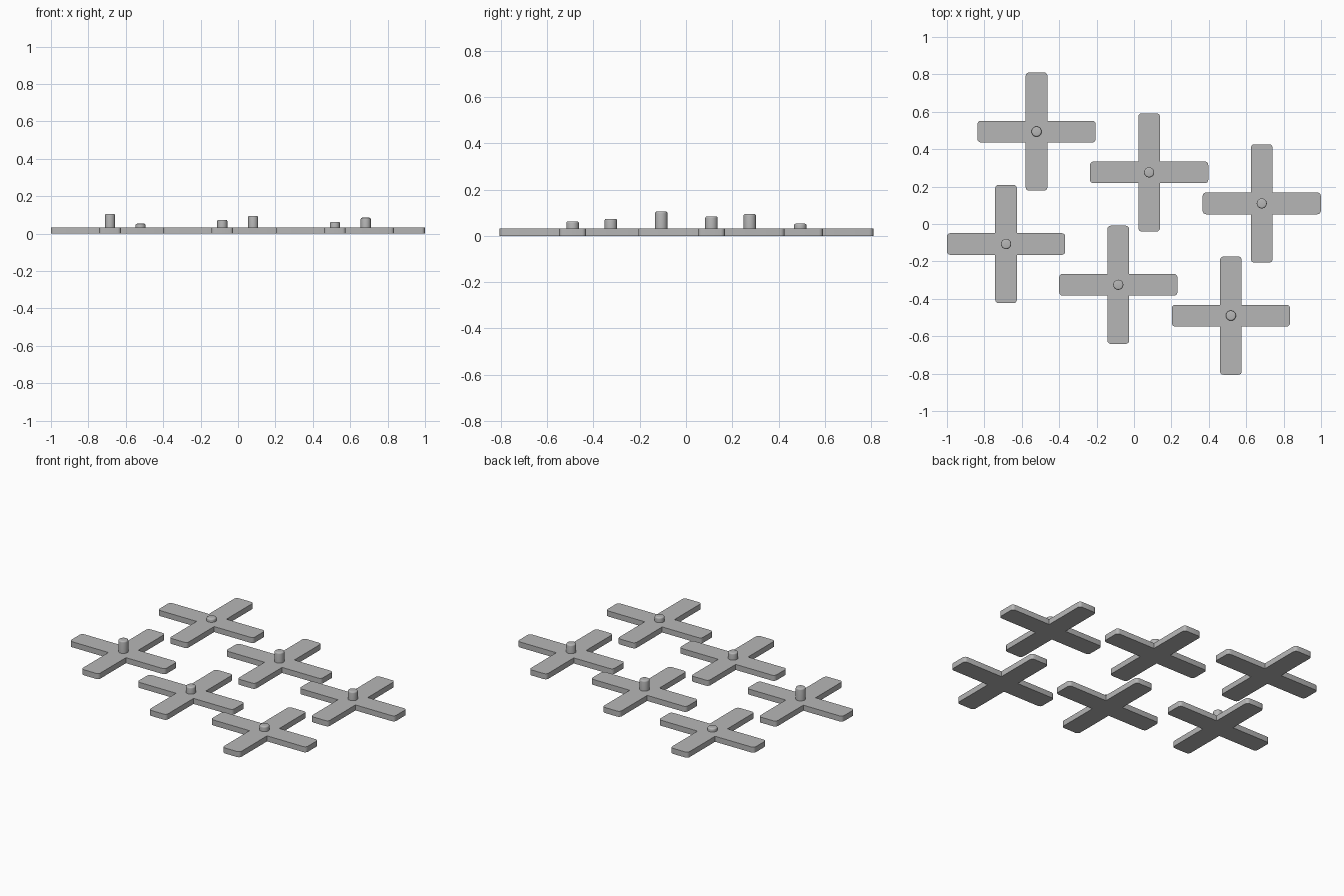
import bpy
import bmesh
import math

if "Cube" in bpy.data.objects:
    bpy.data.objects.remove(bpy.data.objects["Cube"], do_unlink=True)

ARM, HALF, THICK = 0.316, 0.058, 0.033   # arm reach, half arm width, plate thickness
CORNER, STEPS = 0.018, 4                 # rounded arm ends
PEG_R, PEG_EDGE = 0.027, 0.008

grey = bpy.data.materials.new("light_grey")
grey.use_nodes = True
colour = (0.47, 0.47, 0.47, 1)
grey.diffuse_color = colour
grey.node_tree.nodes["Principled BSDF"].inputs["Base Color"].default_value = colour


def finish(bm, name, location):
    bmesh.ops.recalc_face_normals(bm, faces=bm.faces)
    mesh = bpy.data.meshes.new(name)
    bm.to_mesh(mesh)
    bm.free()
    mesh.materials.append(grey)
    obj = bpy.data.objects.new(name, mesh)
    obj.location = location
    bpy.context.collection.objects.link(obj)
    bpy.ops.object.select_all(action="DESELECT")
    obj.select_set(True)
    bpy.context.view_layer.objects.active = obj
    bpy.ops.object.shade_smooth_by_angle(angle=math.radians(35))
    return obj


def cross_outline():
    # One arm end with two rounded corners and an inner corner, turned four times
    arm = [(HALF, -HALF)]
    for side in (-1, 1):
        for i in range(STEPS + 1):
            a = math.pi / 2 * (i / STEPS + (side - 1) / 2)
            arm.append((ARM - CORNER + CORNER * math.cos(a),
                        side * (HALF - CORNER) + CORNER * math.sin(a)))
    points = []
    for x, y in arm:
        points.append((x, y))
    for _ in range(3):
        arm = [(-y, x) for x, y in arm]
        points += arm
    return points


def make_cross(name, x, y):
    bm = bmesh.new()
    face = bm.faces.new([bm.verts.new((px, py, 0)) for px, py in cross_outline()])
    top = bmesh.ops.extrude_face_region(bm, geom=[face])["geom"]
    verts = [v for v in top if isinstance(v, bmesh.types.BMVert)]
    bmesh.ops.translate(bm, verts=verts, vec=(0, 0, THICK))
    finish(bm, name, (x, y, 0))


def make_peg(name, x, y, top):
    # Turned profile with a rounded top edge
    bm = bmesh.new()
    base = THICK - 0.003
    profile = [(PEG_R, base)]
    for i in range(STEPS + 1):
        a = math.pi / 2 * i / STEPS
        profile.append((PEG_R - PEG_EDGE * (1 - math.cos(a)),
                        top - PEG_EDGE * (1 - math.sin(a))))
    profile.append((0, top))
    verts = [bm.verts.new((r, 0, z)) for r, z in profile]
    edges = [bm.edges.new(pair) for pair in zip(verts, verts[1:])]
    bmesh.ops.spin(bm, geom=verts + edges, cent=(0, 0, 0), axis=(0, 0, 1),
                   angle=math.tau, steps=32)
    bmesh.ops.remove_doubles(bm, verts=bm.verts, dist=0.0001)
    finish(bm, name, (x, y, 0))


# Position of each cross and the height of its peg, shortest first
layout = [
    (-0.521, 0.494, 0.053),
    (0.518, -0.490, 0.063),
    (-0.084, -0.325, 0.074),
    (0.081, 0.276, 0.085 + 0.01),
    (0.683, 0.110, 0.085),
    (-0.684, -0.107, 0.105),
]
for number, (x, y, top) in enumerate(layout, 1):
    make_cross(f"cross_plate_{number}", x, y)
    make_peg(f"centre_peg_{number}", x, y, top)
